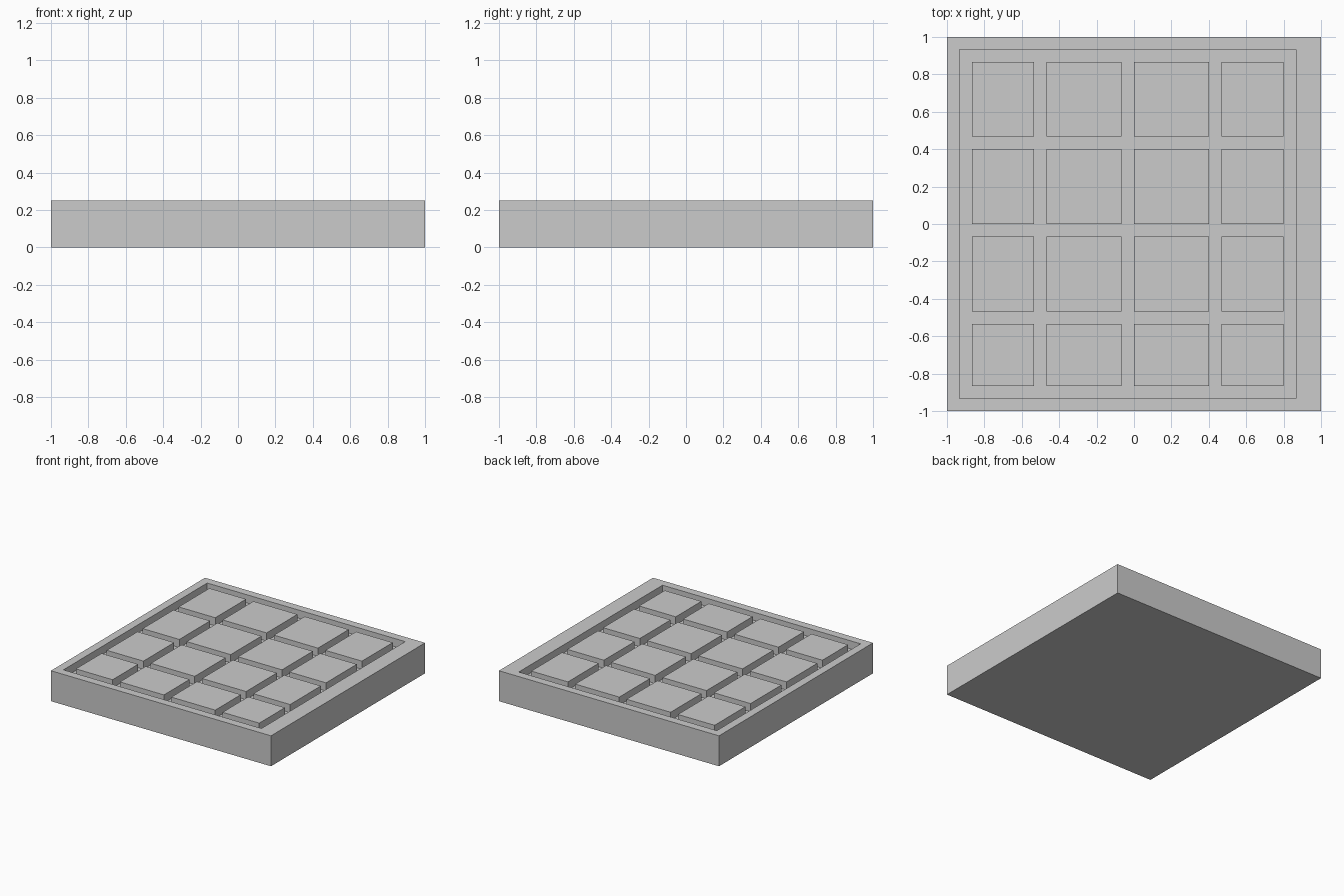
import bpy

if "Cube" in bpy.data.objects:
    bpy.data.objects.remove(bpy.data.objects["Cube"])

U = 1 / 15          # layout module: rim and groove width
TOP = 0.25          # overall height
FLOOR = TOP - U     # groove floor


def box(name, x, y, z):
    """Axis-aligned box from (min, max) pairs."""
    bpy.ops.mesh.primitive_cube_add(
        size=1, location=[(a + b) / 2 for a, b in (x, y, z)])
    ob = bpy.context.object
    ob.name = name
    ob.scale = [b - a for a, b in (x, y, z)]
    bpy.ops.object.transform_apply(location=True, rotation=False, scale=True)
    return ob


# Square slab with a shallow recess (the right rim is twice as wide)
slab = box("slab", (-1, 1), (-1, 1), (0, TOP))
cutter = box("recess_cutter", (-14 * U, 13 * U), (-14 * U, 14 * U), (FLOOR, TOP + 0.1))
cut = slab.modifiers.new("recess", 'BOOLEAN')
cut.operation = 'DIFFERENCE'
cut.solver = 'EXACT'
cut.object = cutter
bpy.context.view_layer.objects.active = slab
bpy.ops.object.modifier_apply(modifier=cut.name)
bpy.data.objects.remove(cutter, do_unlink=True)

# 4 x 4 raised pads, flush with the rim
columns = [(-13, -8), (-7, -1), (0, 6), (7, 12)]
rows = [(-13, -8), (-7, -1), (0, 6), (7, 13)]
for r, (y0, y1) in enumerate(rows):
    for c, (x0, x1) in enumerate(columns):
        box(f"pad_{r + 1}_{c + 1}", (x0 * U, x1 * U), (y0 * U, y1 * U), (FLOOR, TOP))
